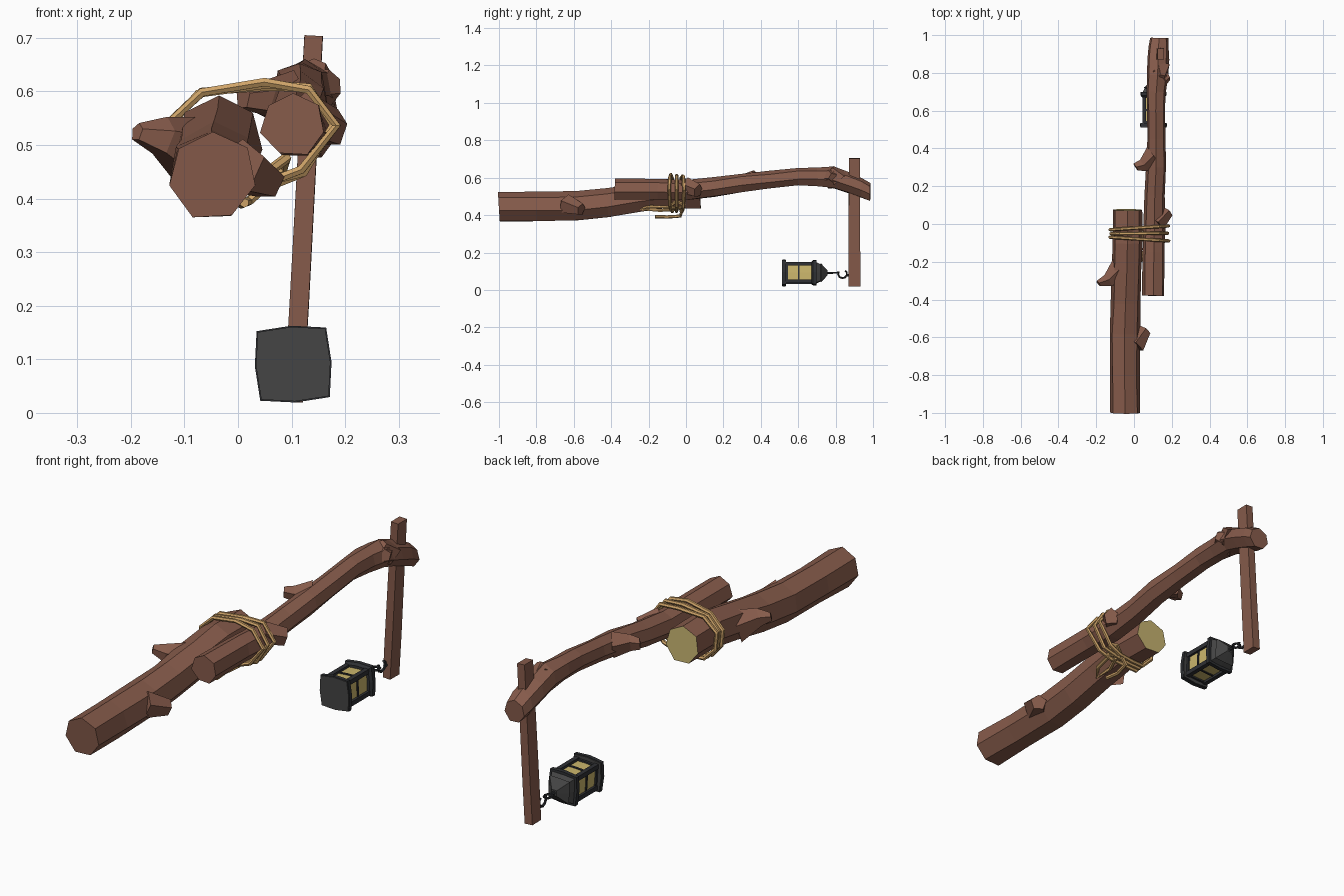
import bpy, bmesh, math, random
from mathutils import Vector

random.seed(4)
if "Cube" in bpy.data.objects:
    bpy.data.objects.remove(bpy.data.objects["Cube"], do_unlink=True)


def material(name, rgb):
    m = bpy.data.materials.new(name)
    m.use_nodes = True
    m.diffuse_color = (*rgb, 1)
    bsdf = next(n for n in m.node_tree.nodes if n.type == 'BSDF_PRINCIPLED')
    bsdf.inputs["Base Color"].default_value = (*rgb, 1)
    return m


BARK = material("bark_brown", (0.24, 0.105, 0.07))
CUT = material("cut_wood", (0.55, 0.44, 0.16))
ROPE = material("rope_tan", (0.62, 0.37, 0.14))
IRON = material("dark_iron", (0.028, 0.03, 0.034))
PLATE = material("grey_iron", (0.058, 0.058, 0.058))
GLASS = material("lamp_yellow", (0.60, 0.47, 0.15))


def finish(name, bm, *mats):
    bmesh.ops.recalc_face_normals(bm, faces=bm.faces)
    me = bpy.data.meshes.new(name)
    bm.to_mesh(me)
    bm.free()
    for m in mats:
        me.materials.append(m)
    ob = bpy.data.objects.new(name, me)
    bpy.context.collection.objects.link(ob)
    return ob


def loft(name, stations, sides, mats, jitter=0.0, squash=1.0, cut_end=False):
    """Skin polygon rings set square to the overall direction; station = x, y, z, radius."""
    bm = bmesh.new()
    d = (Vector(stations[-1][:3]) - Vector(stations[0][:3])).normalized()
    u = d.cross(Vector((0, 0, 1))).normalized()
    v = u.cross(d)
    rings = []
    for x, y, z, r in stations:
        ring = []
        for i in range(sides):
            a = math.tau * (i + 0.5) / sides - math.pi / 2
            k = r * (1 + random.uniform(-jitter, jitter))
            p = Vector((x, y, z)) + u * k * math.cos(a) + v * k * squash * math.sin(a)
            ring.append(bm.verts.new(p))
        rings.append(ring)
    for a, b in zip(rings, rings[1:]):
        for i in range(sides):
            j = (i + 1) % sides
            bm.faces.new((a[i], a[j], b[j], b[i]))
    bm.faces.new(rings[0])
    end = bm.faces.new(rings[-1])
    end.material_index = 1 if cut_end else 0
    return finish(name, bm, *mats)


def strand(name, points, radius, mat, closed=False):
    """A faceted cord along a path."""
    cu = bpy.data.curves.new(name, 'CURVE')
    cu.dimensions = '3D'
    cu.bevel_depth = radius
    cu.bevel_resolution = 1
    cu.use_fill_caps = True
    sp = cu.splines.new('POLY')
    sp.points.add(len(points) - 1)
    for p, co in zip(sp.points, points):
        p.co = (*co, 1)
    sp.use_cyclic_u = closed
    sp.use_smooth = False
    cu.materials.append(mat)
    ob = bpy.data.objects.new(name, cu)
    bpy.context.collection.objects.link(ob)
    bpy.ops.object.select_all(action='DESELECT')
    ob.select_set(True)
    bpy.context.view_layer.objects.active = ob
    bpy.ops.object.convert(target='MESH')


# Lower log, with its far end sawn clean
loft("lower_log", [
    (-0.047, -1.0, 0.443, 0.084), (-0.05, -0.8, 0.443, 0.082),
    (-0.05, -0.58, 0.445, 0.082), (-0.045, -0.42, 0.462, 0.08),
    (-0.038, -0.25, 0.49, 0.08), (-0.035, -0.1, 0.51, 0.08),
    (-0.035, 0.075, 0.508, 0.081)], 7, (BARK, CUT), 0.04, cut_end=True)

# Upper log, bending down at its far end
loft("upper_log", [
    (0.103, -0.38, 0.537, 0.06), (0.105, -0.15, 0.536, 0.059),
    (0.108, 0.0, 0.533, 0.058), (0.11, 0.15, 0.549, 0.055),
    (0.117, 0.3, 0.572, 0.052), (0.117, 0.45, 0.587, 0.049),
    (0.115, 0.6, 0.603, 0.05), (0.118, 0.7, 0.604, 0.053),
    (0.125, 0.79, 0.598, 0.061), (0.127, 0.87, 0.572, 0.058),
    (0.13, 0.94, 0.545, 0.056), (0.133, 0.985, 0.523, 0.05)],
    7, (BARK,), 0.06)

# Broken branch stubs and knots
stubs = {
    "lower_right_stub": [(-0.08, -0.24, 0.49, 0.07), (-0.14, -0.3, 0.515, 0.036),
                         (-0.188, -0.315, 0.525, 0.018)],
    "lower_left_stub": [(0.0, -0.64, 0.46, 0.055), (0.058, -0.56, 0.43, 0.033)],
    "upper_right_stub": [(0.1, 0.36, 0.58, 0.055), (0.05, 0.31, 0.59, 0.035),
                         (0.01, 0.3, 0.59, 0.024)],
    "upper_left_stub": [(0.12, 0.0, 0.555, 0.045), (0.18, 0.065, 0.53, 0.035)],
    "end_knot": [(0.12, 0.8, 0.59, 0.06), (0.177, 0.755, 0.615, 0.025)],
    "top_knot": [(0.135, 0.82, 0.595, 0.06), (0.145, 0.775, 0.648, 0.022)],
}
for name, path in stubs.items():
    loft(name, path, 5, (BARK,), 0.1)

# Hanging pole through the end of the upper log
loft("hanging_pole", [(0.103, 0.9, 0.02, 0.044), (0.114, 0.9, 0.2, 0.044),
                      (0.141, 0.9, 0.704, 0.042)], 4, (BARK,), 0.03, squash=0.58)

# Rope lashing round both logs
outline = [(-0.125, 0.54), (-0.07, 0.598), (0.05, 0.613), (0.13, 0.608), (0.181, 0.54),
           (0.12, 0.45), (0.06, 0.428), (-0.01, 0.42), (-0.07, 0.422), (-0.12, 0.475)]
for n, y in enumerate((-0.08, -0.05, -0.02)):
    slant = random.uniform(-0.08, 0.08)
    loop = [(x + random.uniform(-0.004, 0.004), y + slant * (x - 0.03),
             z + random.uniform(-0.006, 0.006)) for x, z in outline]
    strand(f"rope_loop_{n + 1}", loop, 0.009, ROPE, True)

# Knot and loose rope ends beneath the logs
strand("rope_knot", [(0.05, -0.09, 0.445), (0.09, -0.05, 0.475), (0.085, -0.01, 0.455),
                     (0.05, -0.03, 0.44), (0.08, -0.08, 0.44)], 0.01, ROPE)
strand("rope_bight", [(0.05, -0.06, 0.43), (0.015, -0.14, 0.425), (0.0, -0.245, 0.435),
                      (0.04, -0.19, 0.445), (0.075, -0.06, 0.44)], 0.009, ROPE)
strand("rope_tail", [(0.06, -0.02, 0.43), (0.02, -0.03, 0.395), (0.005, -0.1, 0.39),
                     (0.012, -0.165, 0.392)], 0.009, ROPE)

# Lantern lying along y
LX, LZ = 0.103, 0.091


def lantern_part(name, profile, mat, bulge=1.0):
    """Square section with eight corners; profile = pairs of y, half width."""
    bm = bmesh.new()
    rings = []
    for y, h in profile:
        ring = []
        for i in range(8):
            a = math.radians(45 * i + 3)
            k = h * (math.sqrt(2) * 0.97 if i % 2 else bulge)
            ring.append(bm.verts.new((LX + k * math.cos(a), y, LZ + k * math.sin(a))))
        rings.append(ring)
    for a, b in zip(rings, rings[1:]):
        for i in range(8):
            j = (i + 1) % 8
            bm.faces.new((a[i], a[j], b[j], b[i]))
    bm.faces.new(rings[0])
    bm.faces.new(rings[-1])
    return finish(name, bm, mat)


lantern_part("lantern_base", [(0.512, 0.065), (0.535, 0.065)], PLATE, 1.07)
lantern_part("lantern_base_rim", [(0.516, 0.067), (0.531, 0.067)], IRON, 1.07)
lantern_part("lantern_glass", [(0.53, 0.047), (0.69, 0.047)], GLASS)
lantern_part("lantern_middle_bar", [(0.599, 0.051), (0.608, 0.051)], IRON)
lantern_part("lantern_lower_frame", [(0.53, 0.054), (0.545, 0.054)], IRON)
lantern_part("lantern_upper_frame", [(0.67, 0.056), (0.68, 0.065), (0.698, 0.065)],
             IRON, 1.05)
lantern_part("lantern_roof", [(0.698, 0.056), (0.718, 0.046), (0.722, 0.05),
                              (0.757, 0.012)], PLATE)
for i in range(4):
    a = math.radians(48 + 90 * i)
    x, z = LX + 0.066 * math.cos(a), LZ + 0.066 * math.sin(a)
    loft(f"lantern_post_{i + 1}", [(x, 0.53, z, 0.014), (x, 0.685, z, 0.014)], 4, (IRON,))

# Hook and links joining the lantern to the pole
strand("lantern_stem", [(LX, 0.75, LZ), (LX, 0.785, LZ)], 0.007, IRON)
arc = [math.tau * i / 8 for i in range(8)]
strand("lantern_ring", [(LX + 0.016 * math.cos(a), 0.797 + 0.02 * math.sin(a), LZ)
                        for a in arc], 0.005, IRON, True)
hook = [math.radians(150 + 38 * i) for i in range(7)]
strand("pole_hook", [(LX, 0.837 + 0.024 * math.cos(a), LZ - 0.004 + 0.024 * math.sin(a))
                     for a in hook] + [(LX, 0.85, LZ + 0.012)], 0.006, IRON)
strand("hook_pin", [(LX, 0.857, LZ - 0.012), (LX, 0.885, LZ - 0.012)], 0.007, IRON)
